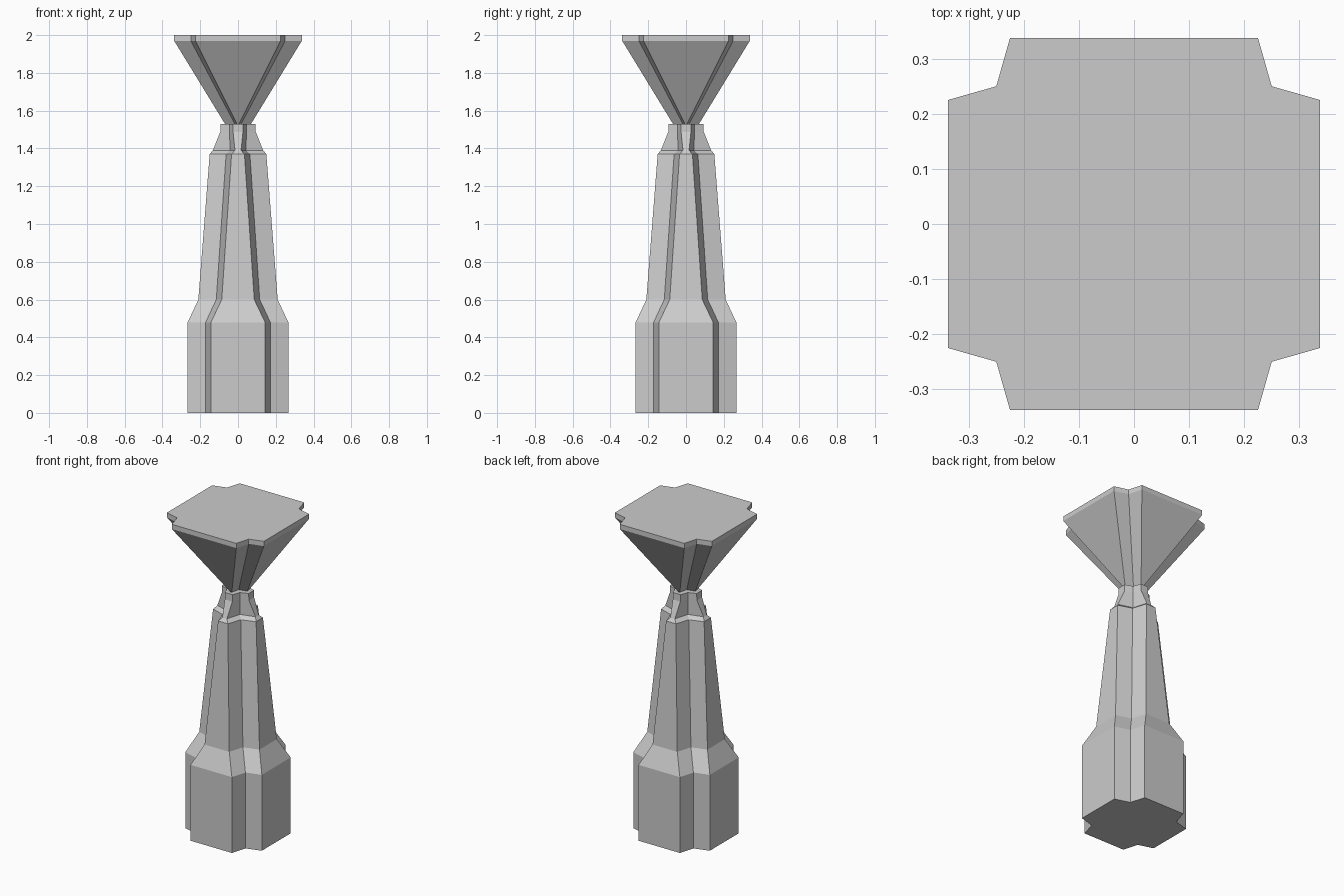
import bpy, bmesh

if "Cube" in bpy.data.objects:
    bpy.data.objects.remove(bpy.data.objects["Cube"])

# Notched-square section: a = half width, b = half length of flat side, c = notch corner
def section(a, b, c):
    quarter = [(a, -b), (a, b), (c, c)]
    pts = []
    for _ in range(4):
        pts += quarter
        quarter = [(-y, x) for x, y in quarter]
    return pts

# Levels from the foot to the top: (z, a, b, c)
levels = [
    (0.00, 0.267, 0.144, 0.172),   # plinth
    (0.478, 0.267, 0.144, 0.172),
    (0.60, 0.210, 0.086, 0.115),   # shaft
    (1.37, 0.150, 0.034, 0.063),
    (1.39, 0.133, 0.016, 0.042),   # neck
    (1.487, 0.094, 0.026, 0.045),
    (1.53, 0.093, 0.027, 0.045),
    (1.53, 0.069, 0.005, 0.017),   # flared capital
    (1.97, 0.338, 0.225, 0.250),
    (2.00, 0.338, 0.225, 0.250),   # flat top slab
]

bm = bmesh.new()
rings = [[bm.verts.new((x, y, z)) for x, y in section(a, b, c)]
         for z, a, b, c in levels]
for low, high in zip(rings, rings[1:]):
    n = len(low)
    for i in range(n):
        j = (i + 1) % n
        bm.faces.new((low[i], low[j], high[j], high[i]))
bm.faces.new(rings[0][::-1])
bm.faces.new(rings[-1])
bmesh.ops.recalc_face_normals(bm, faces=bm.faces)

mesh = bpy.data.meshes.new("pillar")
bm.to_mesh(mesh)
bm.free()
bpy.context.collection.objects.link(bpy.data.objects.new("pillar", mesh))
